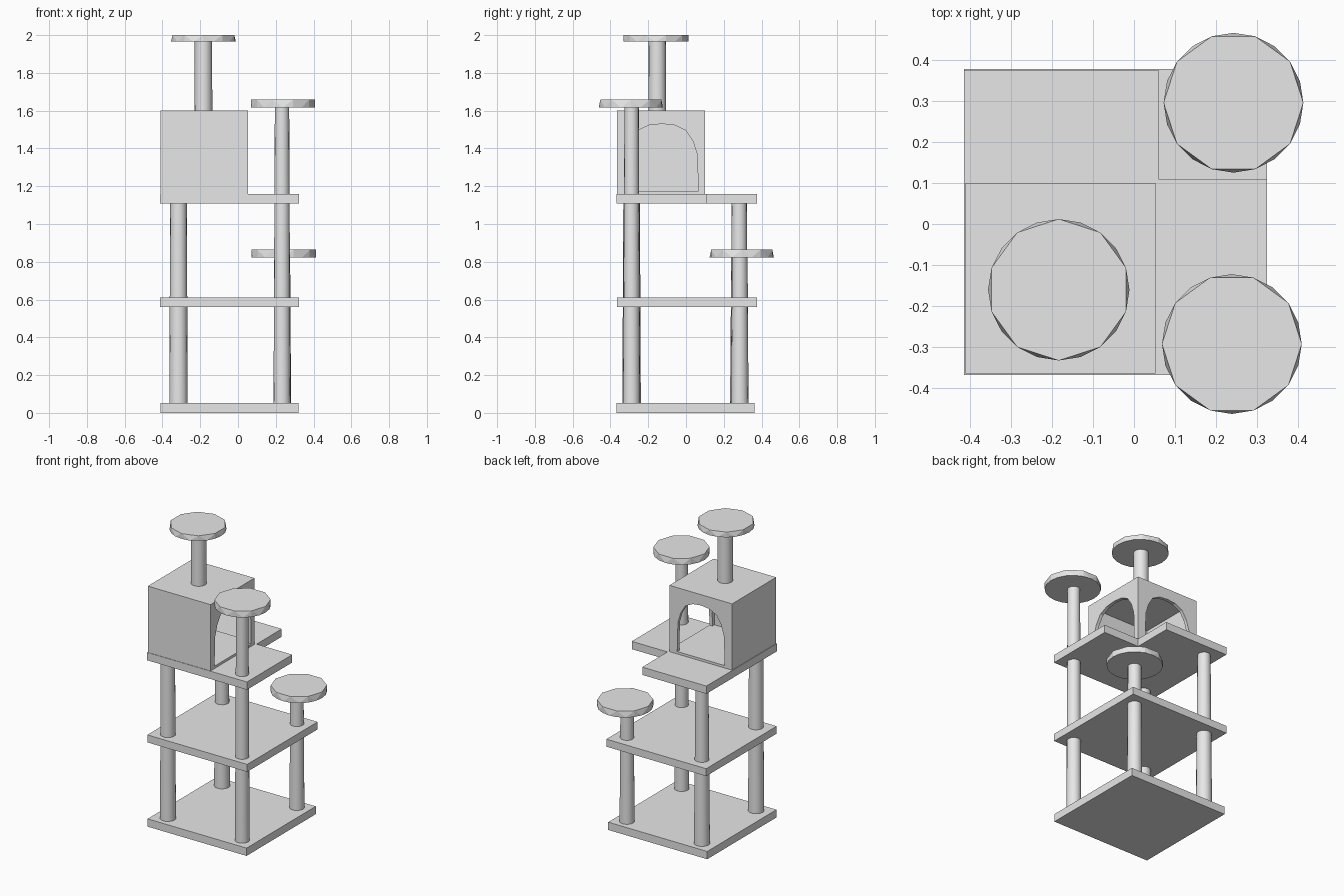
import bpy, bmesh, math

if "Cube" in bpy.data.objects:
    bpy.data.objects.remove(bpy.data.objects["Cube"])

grey = bpy.data.materials.new("plain grey")
grey.diffuse_color = (0.8, 0.8, 0.8, 1)
grey.use_nodes = True
grey.node_tree.nodes["Principled BSDF"].inputs["Base Color"].default_value = grey.diffuse_color


def finish(name, bm, smooth=False):
    bmesh.ops.recalc_face_normals(bm, faces=bm.faces)
    mesh = bpy.data.meshes.new(name)
    bm.to_mesh(mesh)
    bm.free()
    ob = bpy.data.objects.new(name, mesh)
    bpy.context.collection.objects.link(ob)
    mesh.materials.append(grey)
    bpy.context.view_layer.objects.active = ob
    for o in bpy.context.selected_objects:
        o.select_set(False)
    ob.select_set(True)
    if smooth:
        bpy.ops.object.shade_smooth_by_angle(angle=math.radians(40))
    return ob


def prism(name, points, offset):
    """Extrude a closed outline of 3D points along an offset."""
    bm = bmesh.new()
    face = bm.faces.new([bm.verts.new(p) for p in points])
    ext = bmesh.ops.extrude_face_region(bm, geom=[face])
    verts = [g for g in ext["geom"] if isinstance(g, bmesh.types.BMVert)]
    bmesh.ops.translate(bm, verts=verts, vec=offset)
    return finish(name, bm)


def slab(name, outline, z0, z1):
    return prism(name, [(x, y, z0) for x, y in outline], (0, 0, z1 - z0))


def rect(x0, x1, y0, y1):
    return [(x0, y0), (x1, y0), (x1, y1), (x0, y1)]


def post(name, x, y, z0, z1, r0, r1):
    bm = bmesh.new()
    n = 16
    rings = [[bm.verts.new((x + r * math.cos(2 * math.pi * i / n),
                            y + r * math.sin(2 * math.pi * i / n), z)) for i in range(n)]
             for r, z in ((r0, z0), (r1, z1))]
    for i in range(n):
        j = (i + 1) % n
        bm.faces.new((rings[0][i], rings[0][j], rings[1][j], rings[1][i]))
    bm.faces.new(rings[0])
    bm.faces.new(rings[1])
    return finish(name, bm, True)


def perch(name, x, y, z0, z1, r, turn):
    """Ten-sided top over a twenty-sided underside."""
    bm = bmesh.new()
    for n, z in ((10, z1), (20, z0)):
        for i in range(n):
            a = turn + 2 * math.pi * i / n
            bm.verts.new((x + r * math.cos(a), y + r * math.sin(a), z))
    bmesh.ops.convex_hull(bm, input=bm.verts)
    bmesh.ops.dissolve_limit(bm, angle_limit=0.01, verts=bm.verts, edges=bm.edges)
    return finish(name, bm)


# Platforms
slab("base", rect(-0.41, 0.32, -0.367, 0.362), 0, 0.052)
slab("middle_shelf", rect(-0.413, 0.323, -0.365, 0.377), 0.56, 0.61)
slab("upper_shelf", [(-0.413, -0.367), (0.323, -0.367), (0.323, 0.11),
                     (0.06, 0.11), (0.06, 0.375), (-0.413, 0.375)], 1.108, 1.16)

# Posts
post("front_left_post", -0.315, -0.288, 0.04, 1.12, 0.049, 0.044)
post("back_left_post", -0.315, 0.282, 0.04, 1.12, 0.049, 0.040)
post("front_right_post", 0.233, -0.288, 0.04, 1.63, 0.045, 0.038)
post("back_right_post", 0.235, 0.285, 0.04, 0.83, 0.046, 0.041)
post("top_post", -0.183, -0.152, 1.59, 1.97, 0.047, 0.046)

# Round perches
perch("top_perch", -0.183, -0.16, 1.965, 2.0, 0.172, math.pi / 2)
perch("front_right_perch", 0.238, -0.292, 1.617, 1.658, 0.17, 0.1 * math.pi * 2)
perch("back_right_perch", 0.242, 0.295, 0.823, 0.864, 0.17, 0.1 * math.pi * 2)

# Hollow house with an arched doorway on the right and on the back
house = slab("house", rect(-0.41, 0.052, -0.364, 0.1), 1.158, 1.602)
arch = [(1, 1.176), (0.97, 1.37), (0.85, 1.44), (0.66, 1.495), (0.35, 1.523), (0, 1.53)]
arch += [(-u, z) for u, z in reversed(arch[:-1])]
cutters = [
    slab("hollow_cutter", rect(-0.388, 0.03, -0.342, 0.078), 1.176, 1.58),
    prism("right_door_cutter", [(-0.1, -0.128 + 0.193 * u, z) for u, z in arch], (0.3, 0, 0)),
    prism("back_door_cutter", [(-0.18 + 0.175 * u, -0.1, z) for u, z in arch], (0, 0.3, 0)),
]
bpy.context.view_layer.objects.active = house
for c in cutters:
    c.hide_render = True
    mod = house.modifiers.new("cut", 'BOOLEAN')
    mod.operation = 'DIFFERENCE'
    mod.solver = 'EXACT'
    mod.object = c
    bpy.ops.object.modifier_apply(modifier=mod.name)
for c in cutters:
    bpy.data.objects.remove(c)
